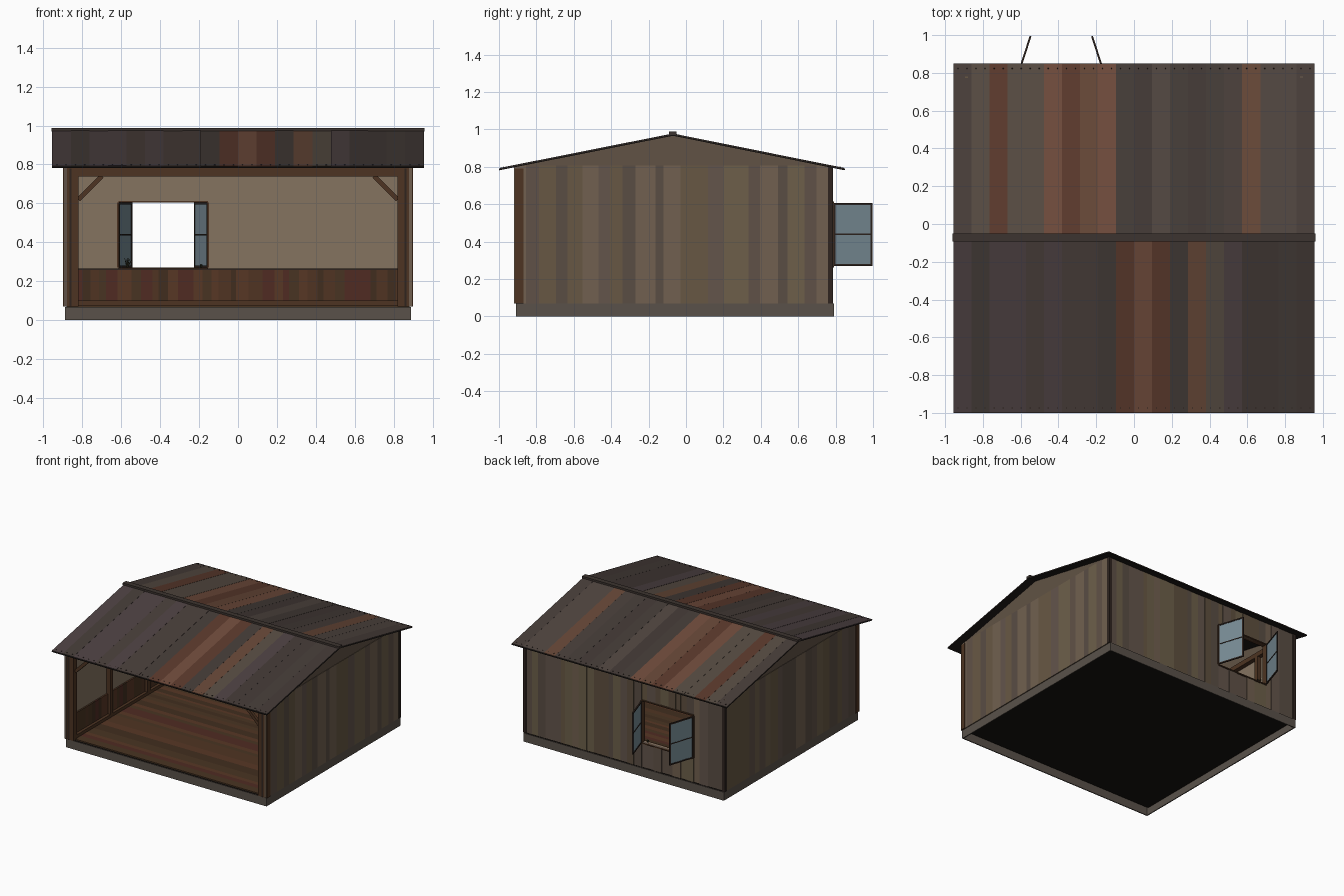
import bpy, bmesh, math, random
from mathutils import Matrix, Vector

if "Cube" in bpy.data.objects:
    bpy.data.objects.remove(bpy.data.objects["Cube"])
random.seed(4)

MATS = {}


def mat(h):
    """Flat material from an sRGB hex colour."""
    if h not in MATS:
        m = bpy.data.materials.new("c_" + h)
        rgb = [int(h[i:i + 2], 16) / 255 for i in (0, 2, 4)]
        m.diffuse_color = [((c + .055) / 1.055) ** 2.4 * 1.15 if c > .04 else c / 12.9 for c in rgb] + [1]
        m.use_nodes = True
        m.node_tree.nodes["Principled BSDF"].inputs["Base Color"].default_value = m.diffuse_color
        MATS[h] = m
    return MATS[h]


def boxes(name, items, M=Matrix()):
    """One object from (low corner, high corner, colour) boxes."""
    bm = bmesh.new()
    cols = []
    for lo, hi, c in items:
        if c not in cols:
            cols.append(c)
        lo, hi = Vector(lo), Vector(hi)
        T = M @ Matrix.Translation((lo + hi) / 2) @ Matrix.Diagonal((*(hi - lo), 1))
        vs = bmesh.ops.create_cube(bm, size=1, matrix=T)['verts']
        for f in {f for v in vs for f in v.link_faces}:
            f.material_index = cols.index(c)
    return finish(name, bm, cols)


def finish(name, bm, cols):
    me = bpy.data.meshes.new(name)
    bmesh.ops.recalc_face_normals(bm, faces=bm.faces)
    bm.to_mesh(me)
    bm.free()
    for c in cols:
        me.materials.append(mat(c))
    ob = bpy.data.objects.new(name, me)
    bpy.context.collection.objects.link(ob)
    return ob


def planks(a, b, width, axis, lo, hi, pal, jitter=0.0):
    """Split a box along one axis into boards with varied colour."""
    n = max(1, round((b - a) / width))
    cuts = [a] + [a + (b - a) * (i + random.uniform(-.25, .25)) / n for i in range(1, n)] + [b]
    out = []
    for s, e in zip(cuts, cuts[1:]):
        l, h = list(lo), list(hi)
        l[axis], h[axis] = s, e
        if axis == 0 and jitter:
            h[1] += random.uniform(-jitter, 0)
        out.append((l, h, random.choice(pal)))
    return out


WALL = ["61523f", "5a4c42", "54483f", "665945", "5d4f46", "584a3a", "6a5a4a"]
WOOD = ["4a3020", "3d2a1c", "523322", "44301f", "4a2820"]
BEAM, DARK, PLASTER, SKIRT = "48301f", "2b211c", "7d6c5a", "544c45"
SPAN = (-.615, -.155, .27, .605)          # window opening x0, x1, z0, z1

# stone skirt: open ring
boxes("foundation_skirt", [
    ((-.89, -.91, 0), (.89, -.902, .068), SKIRT), ((-.89, .782, 0), (.89, .79, .068), SKIRT),
    ((-.89, -.91, 0), (-.882, .79, .068), SKIRT), ((.882, -.91, 0), (.89, .79, .068), SKIRT)])

# floor: dark underside and boards along x
boxes("floor_base", [((-.882, -.89, .058), (.882, .77, .068), "14100d")])
boxes("floor_boards", planks(-.89, .77, .04, 1, (-.882, 0, .068), (.882, 0, .075), WOOD))

# side walls, gables and inner linings
for s, side in ((-1, "left"), (1, "right")):
    def sx(a, b):
        return min(s * a, s * b), max(s * a, s * b)
    x0, x1 = sx(.88, .895)
    boxes(side + "_wall", planks(-.92, .78, .075, 1, (x0, 0, .07), (x1, 0, .807), WALL))
    bm = bmesh.new()
    f = bm.faces.new([bm.verts.new((s * .882, y, z)) for y, z in ((-.92, .80), (.78, .80), (-.07, .966))])
    g = bmesh.ops.extrude_face_region(bm, geom=[f])['geom']
    bmesh.ops.translate(bm, vec=(s * .01, 0, 0), verts=[v for v in g if isinstance(v, bmesh.types.BMVert)])
    finish(side + "_gable", bm, ["5b4d40"])
    x0, x1 = sx(.86, .88)
    boxes(side + "_plaster", [((x0, -.89, .07), (x1, .77, .80), PLASTER)])
    x0, x1 = sx(.848, .86)
    boxes(side + "_wainscot", planks(-.87, .75, .045, 1, (x0, 0, .075), (x1, 0, .26), WOOD))
    # timber frame on this side
    x0, x1 = sx(.825, .862)
    frame = [((x0, y, .075), (x1, y + .035, .75), BEAM) for y in (-.44, .03, .4, .725)]
    frame.append(((x0, -.89, .742), (x1, .76, .78), BEAM))
    frame.append(((x0 + .008 * (s < 0), -.89, .075), (x1 - .008 * (s > 0), .76, .1), BEAM))
    boxes(side + "_timber_frame", frame)
    x0, x1 = sx(.82, .9)
    boxes(side + "_front_post", [((x0, -.915, .07), (x1, -.87, .79), BEAM)])
    x0, x1 = sx(.855, .865)
    boxes(side + "_post_trim", [((x0, -.92, .07), (x1, -.91, .78), DARK)])
    # corner brace
    M = Matrix.Translation((s * .76, -.885, .68)) @ Matrix.Rotation(s * math.radians(45), 4, 'Y')
    boxes(side + "_brace", [((-.085, -.012, -.012), (.085, .012, .012), BEAM)], M)
    # back corner trim
    x0, x1 = sx(.87, .897)
    boxes(side + "_back_corner_trim", [((x0, .76, .07), (x1, .787, .80), DARK)])

# back wall pieces around the window: boards, plaster, wainscot
wx0, wx1, wz0, wz1 = SPAN
back, lining = [], []
for a, b, z0, z1 in ((-.88, wx0, .07, .80), (wx1, .88, .07, .80), (wx0, wx1, .07, wz0), (wx0, wx1, wz1, .80)):
    back += planks(a, b, .06, 0, (0, .765, z0), (0, .784, z1), WALL, .006)
    lining.append(((a, .75, z0), (b, .765, z1), PLASTER))
boxes("back_wall", back)
boxes("back_plaster", lining)
boxes("back_wainscot", planks(-.85, .85, .045, 0, (0, .738, .09), (0, .75, .26), WOOD, 0))
boxes("back_rails", [((-.85, .725, .075), (.85, .75, .1), BEAM), ((-.85, .732, .257), (.85, .752, .265), DARK),
                     ((-.85, .72, .742), (.85, .755, .78), BEAM)])
boxes("front_beam", [((-.87, -.91, .738), (.87, -.87, .785), BEAM)])

# window frame and two open sashes
boxes("window_frame", [((wx0, .74, wz0 - .008), (wx1, .79, wz0), BEAM), ((wx0, .745, wz1), (wx1, .79, wz1 + .008), BEAM),
                       ((wx0 - .006, .745, wz0), (wx0 + .004, .788, wz1), BEAM),
                       ((wx1 - .004, .745, wz0), (wx1 + .006, .788, wz1), BEAM)])
W, Bd = .218, .01
for s, side, hx in ((1, "left", wx0), (-1, "right", wx1)):
    M = Matrix.Translation((hx, .787, 0)) @ Matrix.Rotation(-s * math.atan2(.068, .21), 4, 'Z')
    t = .005
    boxes(side + "_sash_frame", [
        ((-t, 0, wz0), (t, Bd, wz1), DARK), ((-t, W - Bd, wz0), (t, W, wz1), DARK),
        ((-t, 0, wz0), (t, W, wz0 + Bd), DARK), ((-t, 0, wz1 - Bd), (t, W, wz1), DARK),
        ((-t, 0, .436), (t, W, .442), DARK)], M)
    boxes(side + "_sash_glass", [((-.0015, Bd, wz0 + Bd), (.0015, W - Bd, wz1 - Bd), "72858e")], M)

# small sill plants
for i, (px, h) in enumerate(((-.57, .05), (-.19, .018))):
    bm = bmesh.new()
    for k in range(7):
        a = k * 2.4
        M = (Matrix.Translation((px, .755, wz0)) @ Matrix.Rotation(a, 4, 'Z') @
             Matrix.Rotation(.12 + .07 * k, 4, 'X') @ Matrix.Translation((0, 0, h / 2)))
        bmesh.ops.create_cone(bm, segments=4, radius1=.004, radius2=.001, depth=h, cap_ends=True, matrix=M)
    finish("sill_plant_%d" % (i + 1), bm, ["2a2a1c"])

# roof slopes: dark underlay, coloured sheets, screws along the eave
GREY = ["433935", "4a403b", "3d3431", "50463d", "473c3d", "3f3733"]
RUST = ["5f4233", "553529", "684637"]
N, SW, HX = 20, .096, .955
for name, run, flip, rusty in (("front", .93, math.pi, {9, 10, 11, 13}), ("back", .92, 0, {2, 5, 6, 7, 8, 16})):
    drop = .185
    L = math.hypot(run, drop)
    M = (Matrix.Translation((0, -.07, .973)) @ Matrix.Rotation(flip, 4, 'Z') @
         Matrix.Rotation(-math.atan2(drop, run), 4, 'X'))
    boxes(name + "_roof_underlay", [((-HX, 0, -.007), (HX, L, 0), "1c1816")], M)
    sheets, screws = [], []
    step = 2 * HX / N
    for i in range(N):
        j = N - 1 - i if flip else i
        a = -HX + j * step
        sheets.append(((a, 0, 0), (a + step, L - .003, random.uniform(.003, .005)),
                       random.choice(RUST if i in rusty else GREY)))
        screws += [((a + step * u - .003, L - .03, .003), (a + step * u + .003, L - .024, .007), DARK) for u in (.25, .75)]
    boxes(name + "_roof_sheets", sheets, M)
    boxes(name + "_roof_screws", screws, M)

# ridge cap
boxes("ridge_cap", [((-.96, -.092, .97), (.96, -.05, .988), "38302c")])
